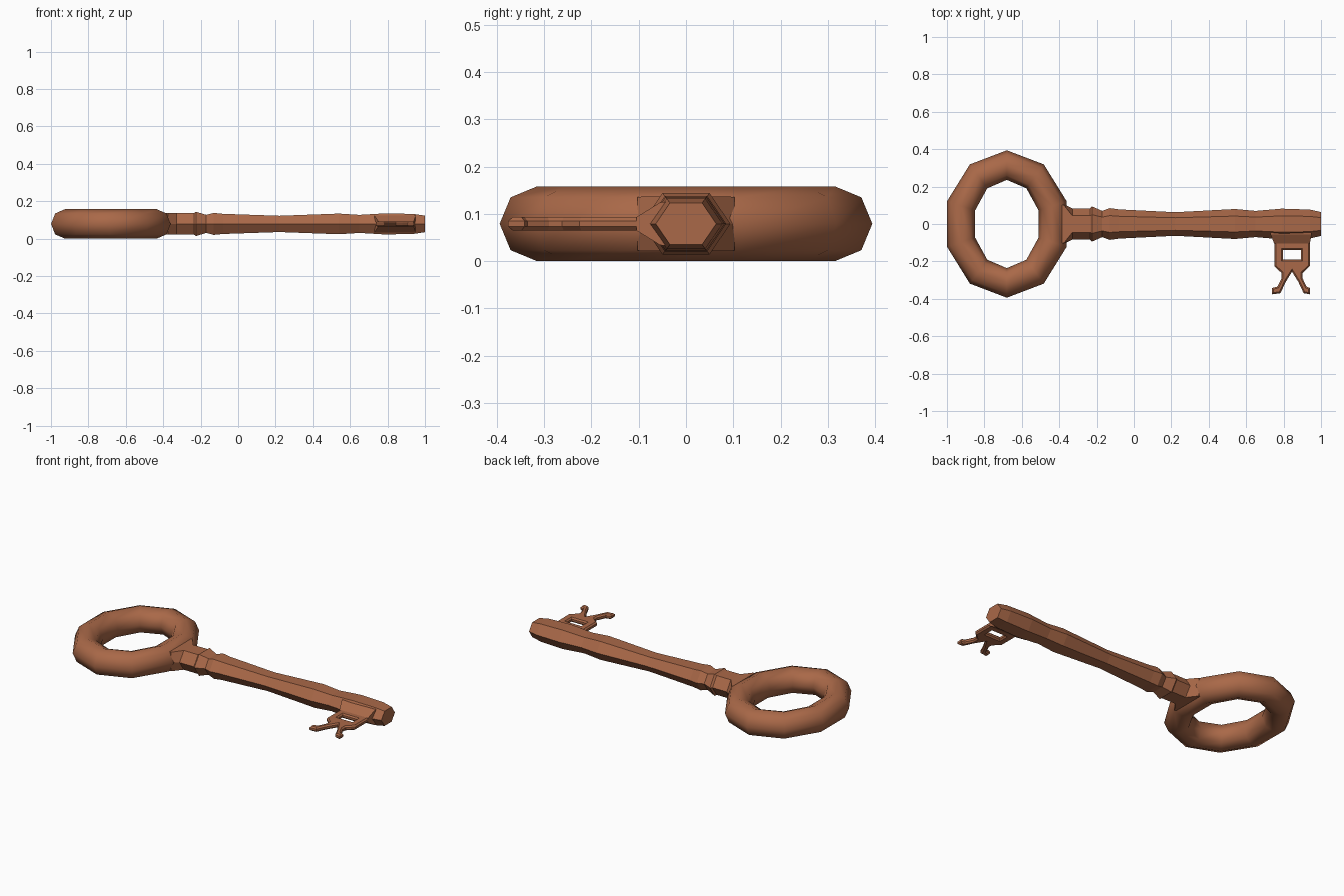
import bpy, bmesh
from math import sin, cos, pi, radians

if "Cube" in bpy.data.objects:
    bpy.data.objects.remove(bpy.data.objects["Cube"])

MID = 0.079  # height of the key's centre plane

copper = bpy.data.materials.new("copper_brown")
copper.use_nodes = True
colour = (0.40, 0.14, 0.065, 1)
copper.diffuse_color = colour
copper.node_tree.nodes["Principled BSDF"].inputs["Base Color"].default_value = colour


def loft(name, rings, closed=False, smooth=False):
    """Bridge a list of equal-sized vertex rings into one mesh."""
    bm = bmesh.new()
    loops = [[bm.verts.new(p) for p in ring] for ring in rings]
    n = len(loops[0])
    pairs = list(zip(loops, loops[1:]))
    if closed:
        pairs.append((loops[-1], loops[0]))
    else:
        bm.faces.new(loops[0])
        bm.faces.new(loops[-1])
    for a, b in pairs:
        for i in range(n):
            j = (i + 1) % n
            bm.faces.new((a[i], a[j], b[j], b[i]))
    bmesh.ops.recalc_face_normals(bm, faces=bm.faces)
    for f in bm.faces:
        f.smooth = smooth
    mesh = bpy.data.meshes.new(name)
    bm.to_mesh(mesh)
    bm.free()
    mesh.materials.append(copper)
    obj = bpy.data.objects.new(name, mesh)
    bpy.context.collection.objects.link(obj)
    return obj


# Oval ring handle: ten segments around, eight-sided tube
tube = MID
rings = []
for i in range(10):
    a = pi / 2 + i * 2 * pi / 10
    section = []
    for k in range(8):
        t = k * pi / 4
        out = tube * cos(t)
        section.append((-0.68 + (0.257 + out) * cos(a),
                        (0.315 + out) * sin(a),
                        MID + tube * sin(t)))
    rings.append(section)
loft("ring_handle", rings, closed=True, smooth=True)


# Six-sided shaft with a collar: (x, half width, half height, half width of flat)
def hexagon(x, w, h, flat):
    return [(x, y, MID + z) for y, z in
            ((w, 0), (flat, h), (-flat, h), (-w, 0), (-flat, -h), (flat, -h))]


widths = [(-0.33, 0.084), (-0.235, 0.084), (-0.225, 0.094), (-0.17, 0.070),
          (-0.13, 0.085), (-0.08, 0.078), (0.22, 0.063), (0.54, 0.080),
          (0.65, 0.070), (0.79, 0.082), (0.94, 0.077), (1.0, 0.064)]
sections = [hexagon(-0.43, 0.105, 0.057, 0.102), hexagon(-0.375, 0.105, 0.057, 0.102)]
sections += [hexagon(x, w, w * 0.69, w * 0.53) for x, w in widths]
loft("shaft", sections)

# Wedge joining the bit to the shaft
loft("bit_root", [[(x0, y, MID - h), (x1, y, MID - h), (x1, y, MID + h), (x0, y, MID + h)]
                  for y, x0, x1, h in ((-0.03, 0.73, 0.95, 0.048),
                                       (-0.055, 0.73, 0.95, 0.045),
                                       (-0.105, 0.75, 0.94, 0.014))])

# Flat bit: outline with a slot and two forked feet
foot = [(0.095, -0.09), (0.095, -0.225), (0.056, -0.262), (0.056, -0.29),
        (0.078, -0.335), (0.108, -0.342), (0.108, -0.376), (0.062, -0.37),
        (0.034, -0.31)]
outline = [(0.845 - x, y) for x, y in foot] + [(0.845, -0.255)]
outline += [(0.845 + min(x, 0.097), y) for x, y in reversed(foot)]
slot = [(0.797, -0.140), (0.893, -0.140), (0.893, -0.190), (0.797, -0.190)]
curve = bpy.data.curves.new("bit", "CURVE")
curve.dimensions = "2D"
curve.fill_mode = "BOTH"
curve.extrude = 0.006
curve.bevel_depth = 0.008
curve.bevel_resolution = 0
curve.offset = -0.008
for points in (outline, slot):
    spline = curve.splines.new("POLY")
    spline.points.add(len(points) - 1)
    for p, (x, y) in zip(spline.points, points):
        p.co = (x, y, 0, 1)
    spline.use_cyclic_u = True
    spline.use_smooth = False
curve.materials.append(copper)
bit = bpy.data.objects.new("bit", curve)
bit.location.z = MID
bpy.context.collection.objects.link(bit)
bpy.ops.object.select_all(action="DESELECT")
bit.select_set(True)
bpy.context.view_layer.objects.active = bit
bpy.ops.object.convert(target="MESH")
bpy.ops.object.shade_flat()
